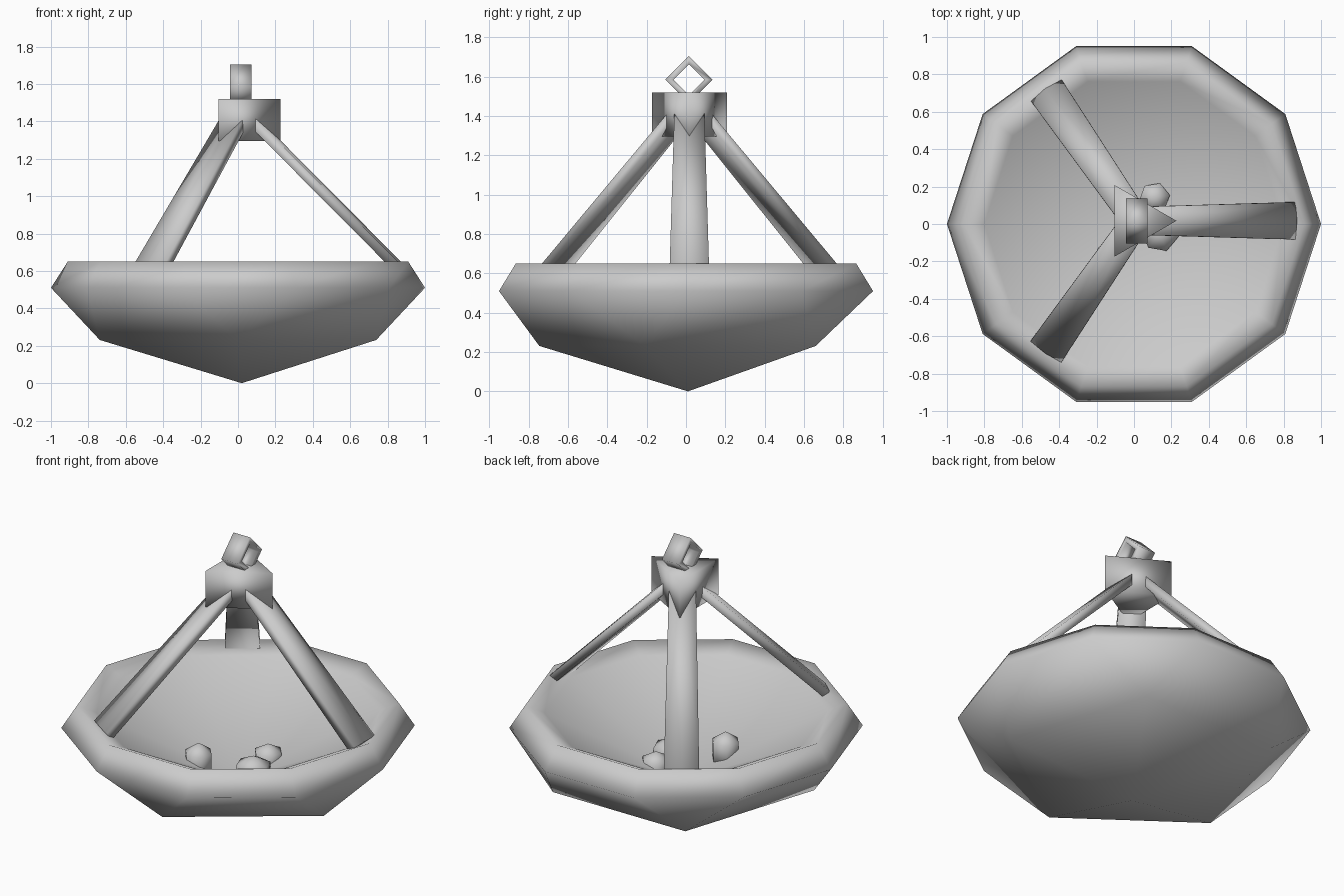
import bpy, math
from mathutils import Vector

if "Cube" in bpy.data.objects:
    bpy.data.objects.remove(bpy.data.objects["Cube"])

metal = bpy.data.materials.new("grey_metal")
metal.diffuse_color = (0.6, 0.6, 0.6, 1)
metal.use_nodes = True
metal.node_tree.nodes["Principled BSDF"].inputs["Base Color"].default_value = metal.diffuse_color
CX, CY = 0.012, 0.017   # axis of the hanging frame


def make(name, verts, faces):
    me = bpy.data.meshes.new(name)
    me.from_pydata([tuple(v) for v in verts], [], faces)
    me.materials.append(metal)
    me.shade_smooth()
    ob = bpy.data.objects.new(name, me)
    bpy.context.collection.objects.link(ob)
    return ob


def ring(n, r, z, start=0.0, cx=0.0, cy=0.0):
    return [Vector((cx + r * math.cos(math.radians(start) + k * math.tau / n),
                    cy + r * math.sin(math.radians(start) + k * math.tau / n), z))
            for k in range(n)]


# Bowl: ten-sided rim narrowing to a five-sided belly and a bottom point
verts = ring(10, 0.80, 0.602) + ring(10, 0.91, 0.65) + ring(10, 1.0, 0.51)
verts += ring(5, 0.777, 0.231, -18, 0, 0.031)
verts += [Vector((0.02, 0.01, 0)), Vector((0, 0, 0.19))]
faces = []
for k in range(10):
    j = (k + 1) % 10
    faces.append((k, j, 36))                # inner floor
    faces.append((10 + k, 10 + j, j, k))    # inner lip
    faces.append((20 + k, 20 + j, 10 + j, 10 + k))  # outer rim
for k in range(5):
    p, q = 30 + k, 30 + (k + 1) % 5
    a, b, c = 20 + (2 * k - 1) % 10, 20 + 2 * k, 20 + 2 * k + 1
    faces += [(p, b, a), (p, q, c, b), (35, q, p)]
make("bowl", verts, faces)

# Three arms, flat below and crowned above, from the hub down into the bowl
SECTION = [(-1, -1), (1, -1), (1, 0.6), (0, 1), (-1, 0.6)]
N = len(SECTION)
for i, ang in enumerate((0, 124.6, -124.6)):
    a = math.radians(ang)
    out = Vector((math.cos(a), math.sin(a), 0))
    side = Vector((-math.sin(a), math.cos(a), 0))
    up = (out + Vector((0, 0, 1))).normalized() * 0.031
    vs = []
    for r, z, w in ((0.838, 0.627, 0.1), (0.05, 1.42, 0.076)):
        c = Vector((CX, CY, z)) + out * r
        vs += [c + side * w * s + up * t for s, t in SECTION]
    fs = [tuple(range(N))[::-1], tuple(range(N, 2 * N))]
    fs += [(k, (k + 1) % N, N + (k + 1) % N, N + k) for k in range(N)]
    make(f"arm_{i + 1}", vs, fs)

# Triangular hub
HX = 0.007
make("hub", ring(3, 0.22, 1.295, 0, HX, CY) + ring(3, 0.22, 1.52, 0, HX, CY),
     [(2, 1, 0), (3, 4, 5), (0, 1, 4, 3), (1, 2, 5, 4), (2, 0, 3, 5)])

# Square hanging loop standing on one corner
vs, fs = [], []
for x, r in ((-0.042, 0.12), (0.072, 0.12), (0.072, 0.079), (-0.042, 0.079)):
    vs += [Vector((x, 0.015 + r * math.cos(k * math.pi / 2),
                   1.585 + r * math.sin(k * math.pi / 2))) for k in range(4)]
for s in range(4):
    t = (s + 1) % 4
    for k in range(4):
        j = (k + 1) % 4
        fs.append((4 * s + k, 4 * t + k, 4 * t + j, 4 * s + j))
make("hanging_loop", vs, fs)

# Chunky coals lying on the bowl floor: x, y, base z, top z, radius, turn
for i, (x, y, lo, hi, r, turn) in enumerate(((0.11, 0.14, 0.22, 0.38, 0.083, 10),
                                             (0.14, -0.05, 0.21, 0.385, 0.1, -10),
                                             (-0.14, -0.19, 0.24, 0.445, 0.082, 70))):
    h = hi - lo
    vs = ring(6, r, lo, turn, x, y) + ring(6, r, lo + h * 0.72, turn, x, y)
    vs += [Vector((x, y, hi))]
    fs = [(5, 4, 3, 2, 1, 0)]
    for k in range(6):
        j = (k + 1) % 6
        fs += [(k, j, 6 + j, 6 + k), (6 + k, 6 + j, 12)]
    make(f"coal_{i + 1}", vs, fs)
